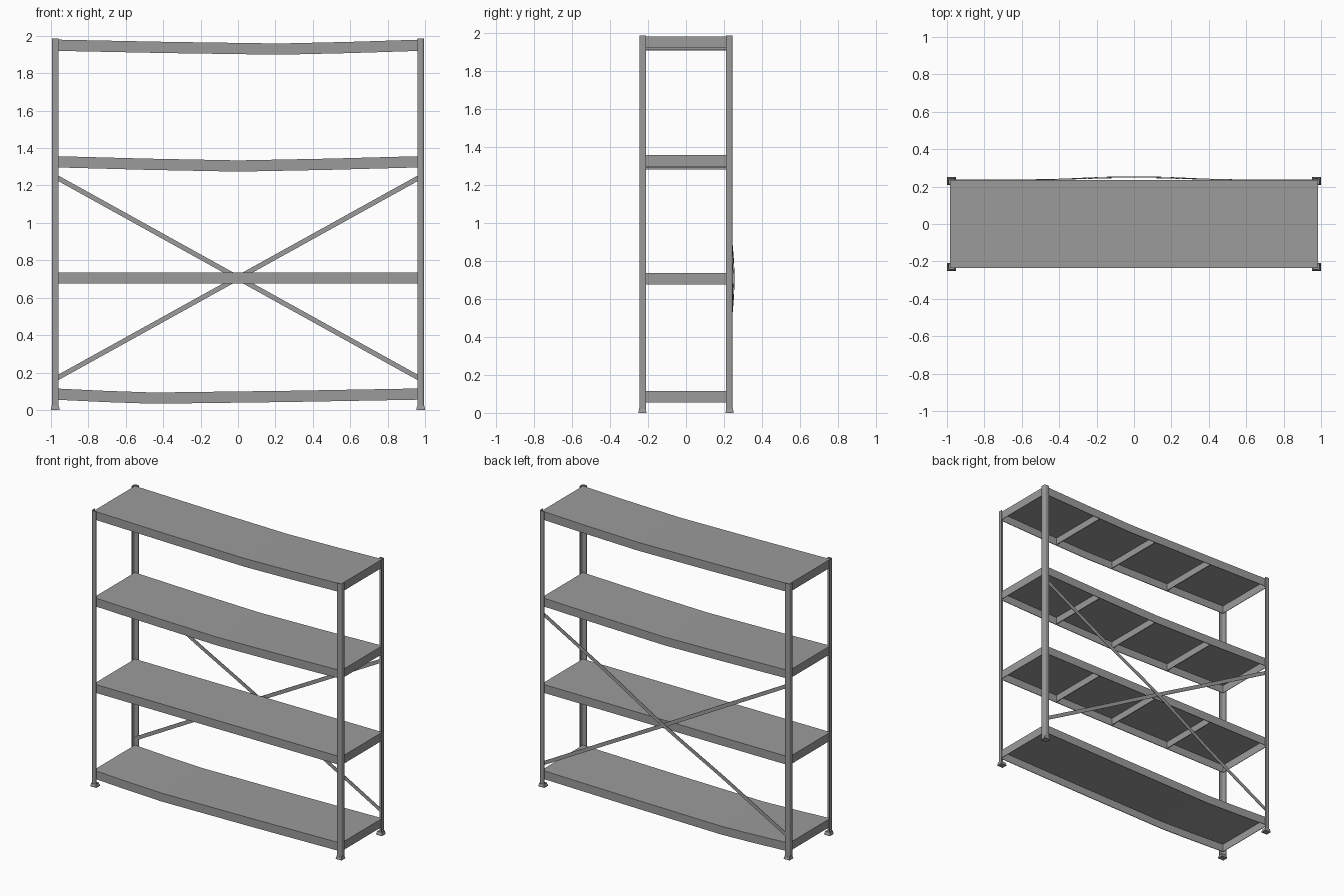
import bpy, bmesh, math
from mathutils import Vector

if "Cube" in bpy.data.objects:
    bpy.data.objects.remove(bpy.data.objects["Cube"])

steel = bpy.data.materials.new("dark_steel")
steel.diffuse_color = (0.33, 0.33, 0.33, 1)
steel.use_nodes = True
steel.node_tree.nodes["Principled BSDF"].inputs["Base Color"].default_value = steel.diffuse_color


def make_object(name, verts, faces, fix_normals=True):
    me = bpy.data.meshes.new(name)
    me.from_pydata(verts, [], faces)
    if fix_normals:
        bm = bmesh.new()
        bm.from_mesh(me)
        bmesh.ops.recalc_face_normals(bm, faces=bm.faces)
        bm.to_mesh(me)
        bm.free()
    me.materials.append(steel)
    ob = bpy.data.objects.new(name, me)
    bpy.context.collection.objects.link(ob)
    return ob


def loft(name, rings):
    """Closed skin through rings of equal vertex count, capped at both ends."""
    n = len(rings[0])
    verts = [p for r in rings for p in r]
    faces = [(k * n + i, k * n + (i + 1) % n, (k + 1) * n + (i + 1) % n, (k + 1) * n + i)
             for k in range(len(rings) - 1) for i in range(n)]
    faces += [tuple(range(n)), tuple(range(len(verts) - n, len(verts)))]
    return make_object(name, verts, faces)


def box(name, x0, x1, y0, y1, z0, z1):
    return loft(name, [[(x0, y0, z), (x1, y0, z), (x1, y1, z), (x0, y1, z)] for z in (z0, z1)])


# Corner posts: rounded angle profile, mirrored to the four corners
PX, PY, LEG, T, R = 0.995, 0.246, 0.035, 0.006, 0.012


def corner_arc(radius):
    cx, cy = PX - R, PY - R
    return [(cx + radius * math.cos(a), cy + radius * math.sin(a))
            for a in [math.pi / 2 * i / 4 for i in range(5)]]


angle = ([(PX, PY - LEG)] + corner_arc(R) + [(PX - LEG, PY), (PX - LEG, PY - T)]
         + corner_arc(R - T)[::-1] + [(PX - T, PY - LEG)])

for sx, side in ((-1, "left"), (1, "right")):
    for sy, end in ((-1, "front"), (1, "back")):
        loft(f"{end}_{side}_post",
             [[(sx * x, sy * y, z) for x, y in angle] for z in (0.005, 1.986)])
        # Flared foot
        rings = []
        for z, g in ((0, 0), (0.008, 0.001), (0.018, 0.005), (0.024, 0.006)):
            x0, x1, y0, y1 = 0.953 + g, 1 - g * 0.6, 0.208 + g, 0.25 - g * 0.5
            rings.append([(sx * x, sy * y, z) for x, y in ((x0, y0), (x1, y0), (x1, y1), (x0, y1))])
        loft(f"{end}_{side}_foot", rings)

# Shelves: hollow folded trays, sagging under load
SX, SY, SKIRT = 0.985, 0.235, 0.06


def sag(x, peak, depth):
    t = abs(x - peak) / (SX + peak if x < peak else SX - peak)
    return -depth * (1 - t ** 1.25)


def shelf(name, top, peak, depth, bars):
    xs = [-SX, (peak - SX) / 2, peak, (peak + SX) / 2, SX]
    verts = []
    for x in xs:
        z = top + sag(x, peak, depth)
        verts += [(x, -SY, z - SKIRT), (x, -SY, z), (x, SY, z), (x, SY, z - SKIRT)]
    faces = [(4 * k + i, 4 * k + 4 + i, 4 * k + 5 + i, 4 * k + 1 + i)
             for k in range(len(xs) - 1) for i in range(3)]
    n = len(verts)
    faces += [(0, 1, 2, 3), (n - 1, n - 2, n - 3, n - 4)]
    ob = make_object(name, verts, faces, False)
    mod = ob.modifiers.new("sheet", 'SOLIDIFY')
    mod.thickness = 0.005
    mod.offset = -1
    # Stiffening bars under the tray
    for i, x in enumerate((-0.49, 0, 0.49) if bars else ()):
        z = top + sag(x, peak, depth)
        box(f"{name}_bar_{i + 1}", x - 0.003, x + 0.003, -SY + 0.004, SY - 0.004, z - 0.054, z - 0.004)


shelf("bottom_shelf", 0.115, -0.45, 0.022, False)
shelf("lower_shelf", 0.735, 0.0, 0.0, True)
shelf("upper_shelf", 1.357, 0.0, 0.023, True)
shelf("top_shelf", 1.98, 0.22, 0.021, True)


# Crossed back braces: flat straps bowed outward where they cross
def brace(name, slope, bow, y_base):
    across = Vector((-slope, 0, 1)).normalized() * 0.013
    rings = []
    for i in range(-16, 17):
        x = 0.98 * i / 16
        b = bow * (0.5 + 0.5 * math.cos(math.pi * x / 0.55)) if abs(x) < 0.55 else 0
        p = Vector((x, y_base + b, 0.706 + slope * x))
        d = Vector((0, 0.003, 0))
        rings.append([p - across, p + across, p + across + d, p - across + d])
    loft(name, rings)


brace("inner_brace", -0.554, 0.011, 0.235)
brace("outer_brace", 0.554, 0.016, 0.236)
